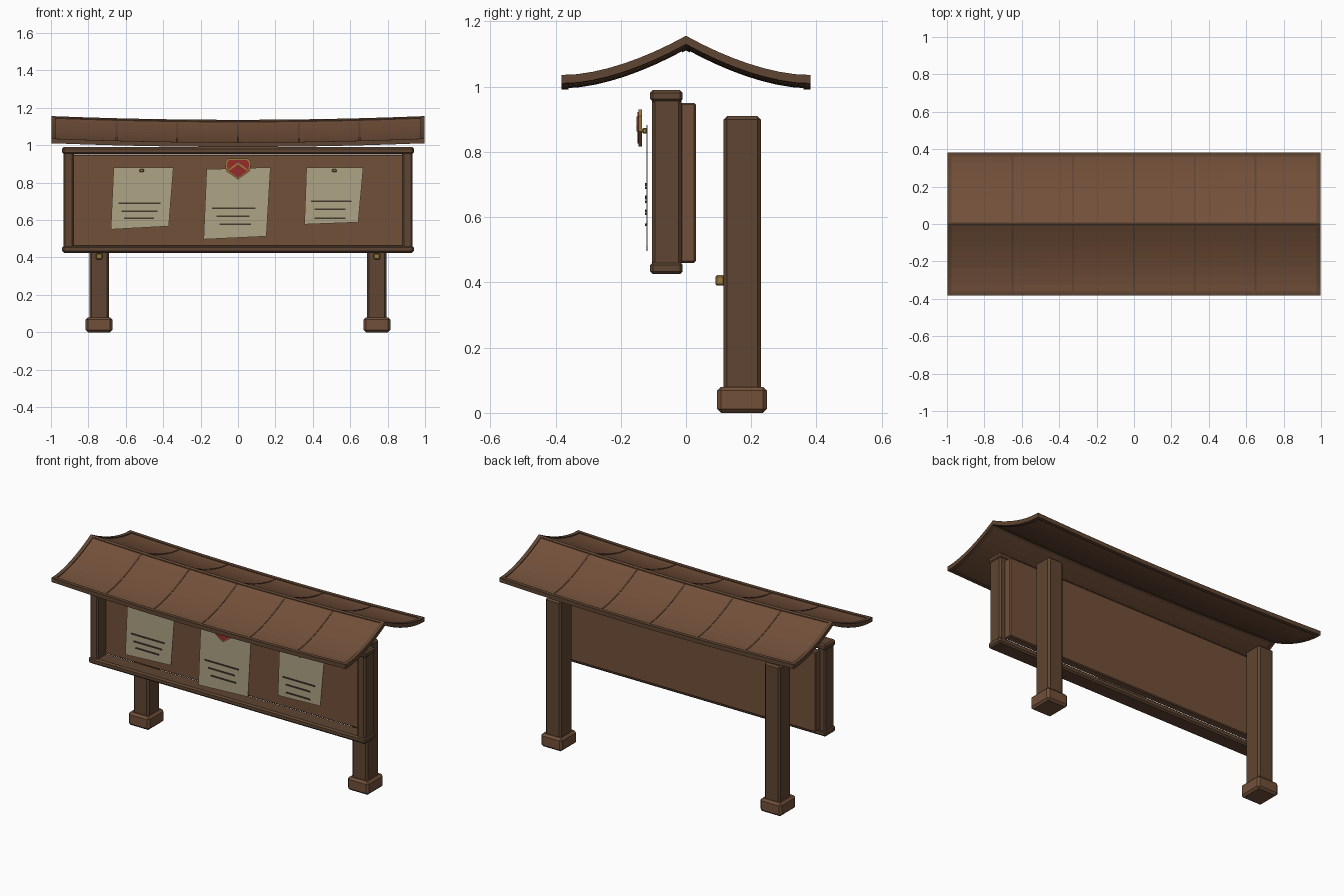
import bpy, bmesh
from mathutils import Vector

if "Cube" in bpy.data.objects:
    bpy.data.objects.remove(bpy.data.objects["Cube"])


def mat(name, rgb):
    m = bpy.data.materials.new(name)
    m.diffuse_color = (*rgb, 1)
    m.use_nodes = True
    m.node_tree.nodes["Principled BSDF"].inputs["Base Color"].default_value = m.diffuse_color
    return m


WOOD = mat("warm_wood", (0.17, 0.08, 0.042))
DARK = mat("dark_wood", (0.115, 0.06, 0.032))
PAPER = mat("paper", (0.43, 0.37, 0.24))
INK = mat("ink", (0.06, 0.04, 0.03))
GOLD = mat("brass", (0.32, 0.2, 0.05))
RED = mat("red_enamel", (0.3, 0.025, 0.02))


def finish(name, bm, m):
    bmesh.ops.recalc_face_normals(bm, faces=bm.faces)
    me = bpy.data.meshes.new(name)
    bm.to_mesh(me)
    bm.free()
    me.materials.append(m)
    ob = bpy.data.objects.new(name, me)
    bpy.context.collection.objects.link(ob)
    return ob


def box(name, x, y, z, m, bevel=0.0):
    """Chamfered box from (min, max) ranges."""
    bm = bmesh.new()
    bmesh.ops.create_cube(bm, size=1)
    for v in bm.verts:
        v.co = Vector([(a + b) / 2 + c * (b - a) for (a, b), c in zip((x, y, z), v.co)])
    if bevel:
        bmesh.ops.bevel(bm, geom=bm.edges[:], offset=bevel, segments=1,
                        affect='EDGES', profile=0.5)
    return finish(name, bm, m)


def plate(name, pts, y0, y1, m):
    """Flat outline in x-z extruded from y0 to y1."""
    bm = bmesh.new()
    f = bm.faces.new([bm.verts.new((x, y0, z)) for x, z in pts])
    r = bmesh.ops.extrude_face_region(bm, geom=[f])
    for v in r['geom']:
        if isinstance(v, bmesh.types.BMVert):
            v.co.y = y1
    return finish(name, bm, m)


def roof_z(x, y):
    t = min(abs(y) / 0.37, 1)
    return 1.131 + 0.02 * x * x - 0.12 * (1 - (1 - t) ** 1.7)


def roof_slab(name, x, y, low, high, nx, ny, m):
    """Slab following the sagging, swept roof surface."""
    bm = bmesh.new()
    g = [[bm.verts.new((px, py, roof_z(px, py) + low))
          for py in [y[0] + (y[1] - y[0]) * j / ny for j in range(ny + 1)]]
         for px in [x[0] + (x[1] - x[0]) * i / nx for i in range(nx + 1)]]
    for i in range(nx):
        for j in range(ny):
            bm.faces.new((g[i][j], g[i + 1][j], g[i + 1][j + 1], g[i][j + 1]))
    r = bmesh.ops.extrude_face_region(bm, geom=bm.faces[:])
    for v in r['geom']:
        if isinstance(v, bmesh.types.BMVert):
            v.co.z += high - low
    return finish(name, bm, m)


# Roof: deck, seams, ridge, eave and gable trims
roof_slab("roof_deck", (-0.985, 0.985), (-0.37, 0.37), -0.016, 0, 12, 16, WOOD)
for k in range(-2, 3):
    roof_slab("roof_seam", (k * 0.325 - 0.005, k * 0.325 + 0.005), (-0.37, 0.37),
              -0.008, 0.0025, 1, 16, DARK)
roof_slab("ridge_trim", (-0.985, 0.985), (-0.012, 0.012), -0.02, 0.005, 12, 2, DARK)
for s in (-1, 1):
    roof_slab("eave_trim", (-0.985, 0.985), (s * 0.36, s * 0.382), -0.02, 0.005, 12, 1, DARK)
    roof_slab("gable_trim", (s * 0.975, s * 0.998), (-0.382, 0.382), -0.021, 0.005, 1, 16, DARK)

# Notice board: back panel and frame
box("back_panel", (-0.9, 0.9), (-0.018, 0.03), (0.46, 0.95), WOOD, 0.005)
box("top_rail", (-0.94, 0.94), (-0.11, -0.01), (0.953, 0.99), DARK, 0.009)
box("bottom_rail", (-0.94, 0.94), (-0.11, -0.01), (0.425, 0.462), DARK, 0.009)

# Stiles, posts, feet and pegs on both sides
for s in (-1, 1):
    def sx(a, b):
        return tuple(sorted((s * a, s * b)))
    box("frame_stile", sx(0.878, 0.934), (-0.104, -0.014), (0.44, 0.975), DARK, 0.009)
    box("post", sx(0.69, 0.795), (0.115, 0.23), (0.03, 0.91), DARK, 0.011)
    box("post_foot", sx(0.672, 0.815), (0.095, 0.248), (0.0, 0.08), WOOD, 0.012)
    box("post_peg", sx(0.725, 0.76), (0.09, 0.118), (0.39, 0.422), GOLD, 0.005)

# Paper notices
sheets = {
    "left": [(-0.665, 0.882), (-0.345, 0.882), (-0.37, 0.567), (-0.68, 0.55)],
    "middle": [(-0.168, 0.872), (0.174, 0.882), (0.152, 0.513), (-0.184, 0.497)],
    "right": [(0.366, 0.882), (0.67, 0.882), (0.643, 0.588), (0.355, 0.577)],
}
for n, pts in sheets.items():
    plate(n + "_notice", pts, -0.121, -0.118, PAPER)

# Ruled ink strokes: x start, x end, z
for a, b, z in [(-0.638, -0.414, 0.69), (-0.622, -0.43, 0.647), (-0.61, -0.45, 0.61),
                (-0.14, 0.093, 0.663), (-0.115, 0.061, 0.62), (-0.1, 0.07, 0.577),
                (0.39, 0.606, 0.7), (0.41, 0.574, 0.658), (0.41, 0.574, 0.61)]:
    box("ink_stroke", (a, b), (-0.125, -0.12), (z - 0.004, z + 0.004), INK)

# Tacks holding the outer notices
for x in (-0.515, 0.515):
    box("notice_tack", (x - 0.012, x + 0.012), (-0.135, -0.119), (0.856, 0.874), GOLD, 0.004)

# Shield badge with chevron
shield = [(-0.052, 0.93), (0.052, 0.93), (0.07, 0.91), (0.064, 0.862),
          (0, 0.817), (-0.064, 0.862), (-0.07, 0.91)]
plate("badge_rim", shield, -0.146, -0.135, GOLD)
plate("badge_face", [(x * 0.86, 0.876 + (z - 0.876) * 0.86) for x, z in shield],
      -0.149, -0.14, RED)
plate("badge_chevron", [(-0.05, 0.872), (0, 0.908), (0.05, 0.872), (0.05, 0.862),
                        (0, 0.897), (-0.05, 0.862)], -0.152, -0.145, GOLD)
